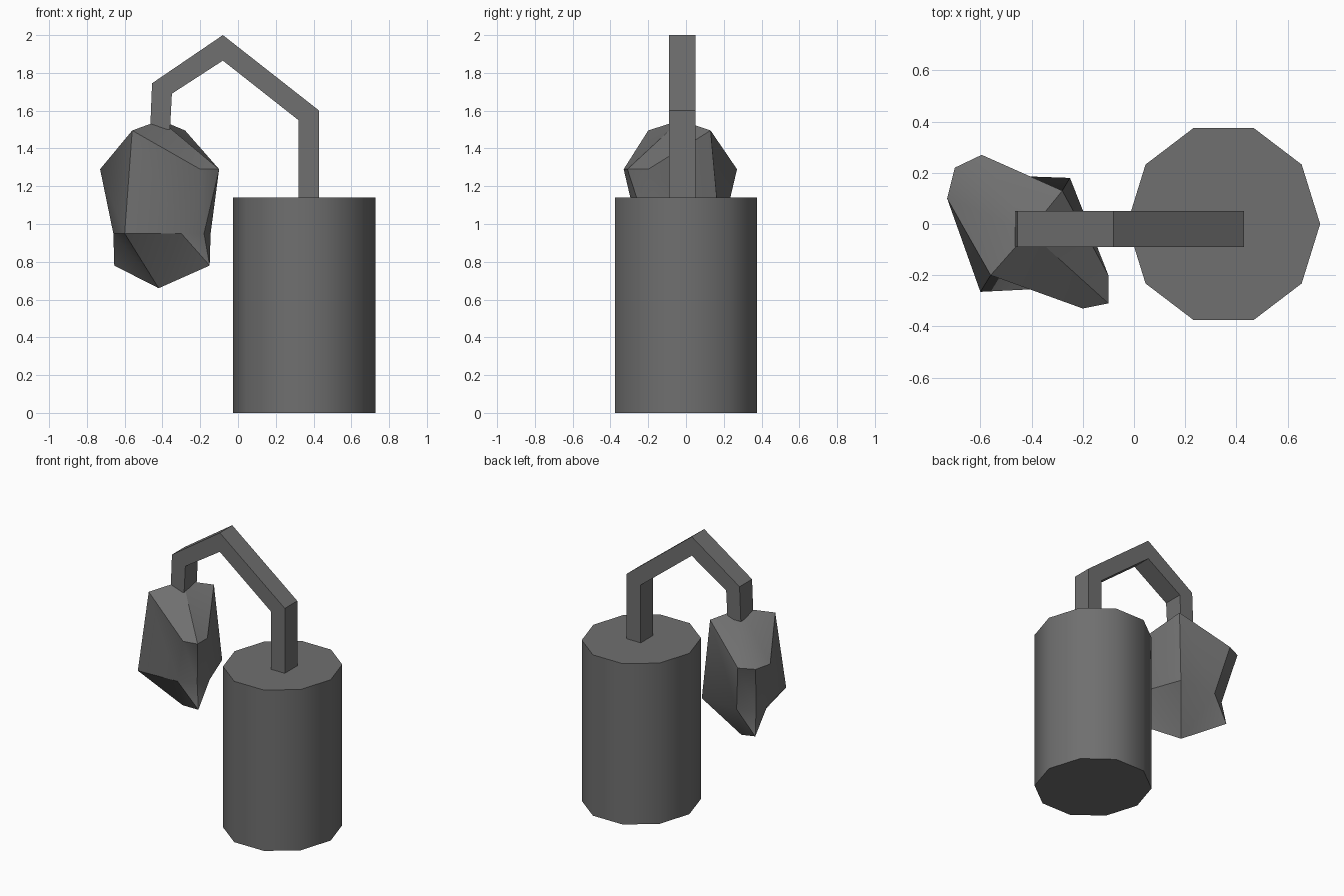
import bpy, bmesh, math

if "Cube" in bpy.data.objects:
    bpy.data.objects.remove(bpy.data.objects["Cube"])

grey = bpy.data.materials.new("dark_grey")
grey.diffuse_color = (0.16, 0.16, 0.16, 1)
grey.use_nodes = True
grey.node_tree.nodes["Principled BSDF"].inputs["Base Color"].default_value = grey.diffuse_color


def finish(name, bm, smooth):
    bmesh.ops.recalc_face_normals(bm, faces=bm.faces)
    mesh = bpy.data.meshes.new(name)
    bm.to_mesh(mesh)
    bm.free()
    mesh.materials.append(grey)
    ob = bpy.data.objects.new(name, mesh)
    bpy.context.collection.objects.link(ob)
    if smooth:
        bpy.ops.object.select_all(action='DESELECT')
        bpy.context.view_layer.objects.active = ob
        ob.select_set(True)
        bpy.ops.object.shade_smooth_by_angle(angle=math.radians(40))
    return ob


def extruded(name, outline, direction, smooth):
    """Close an outline into a face and push it into a solid."""
    bm = bmesh.new()
    face = bm.faces.new([bm.verts.new(p) for p in outline])
    ext = bmesh.ops.extrude_face_region(bm, geom=[face], use_keep_orig=True)
    moved = [v for v in ext["geom"] if isinstance(v, bmesh.types.BMVert)]
    bmesh.ops.translate(bm, verts=moved, vec=direction)
    return finish(name, bm, smooth)


# Ten-sided drum, slightly stretched in y
drum = [(0.35 + 0.377 * math.cos(i * math.pi / 5),
         0.395 * math.sin(i * math.pi / 5), 0) for i in range(10)]
extruded("base_drum", drum, (0, 0, 1.14), True)

# Bent square arm from the drum to the hanging lump
arm = [(-0.465, 1.50), (-0.455, 1.745), (-0.08, 2.0), (0.43, 1.60), (0.43, 1.14),
       (0.32, 1.14), (0.32, 1.55), (-0.08, 1.865), (-0.35, 1.69), (-0.36, 1.50)]
extruded("bent_arm", [(x, -0.09, z) for x, z in arm], (0, 0.14, 0), False)

# Faceted hanging lump: rings of points, each in two near-symmetric halves
bm = bmesh.new()


def ring(z, points):
    return [bm.verts.new((x, y, z)) for x, y in points]


apex, = ring(1.55, [(-0.41, -0.03)])
ridge = ring(1.495, [(-0.56, -0.20), (-0.28, 0.13)])
upper = ring(1.29, [(-0.20, -0.33), (-0.10, -0.31), (-0.10, -0.20),
                    (-0.595, 0.27), (-0.70, 0.22), (-0.73, 0.10)])
middle = ring(0.95, [(-0.60, -0.265), (-0.30, -0.25), (-0.18, -0.20), (-0.145, -0.11),
                     (-0.25, 0.18), (-0.53, 0.19), (-0.64, 0.13), (-0.66, 0.03)])
spur = ring(0.78, [(-0.15, -0.23), (-0.655, 0.16)])
tip, = ring(0.66, [(-0.42, -0.02)])

for h in (0, 1):
    d, e, s = ridge[h], ridge[1 - h], spur[h]
    p, q, r = upper[3 * h:3 * h + 3]
    f, g, k, m = middle[4 * h:4 * h + 4]
    f2 = middle[4 * (1 - h)]
    for face in ((apex, d, p), (apex, p, q), (apex, q, r), (apex, r, e),
                 (d, f, g, p), (p, g, k, q), (q, k, m, r), (r, m, f2, e),
                 (f, tip, g), (g, tip, s), (g, s, k), (k, s, m), (s, tip, m), (m, tip, f2)):
        bm.faces.new(face)
finish("hanging_lump", bm, True)
